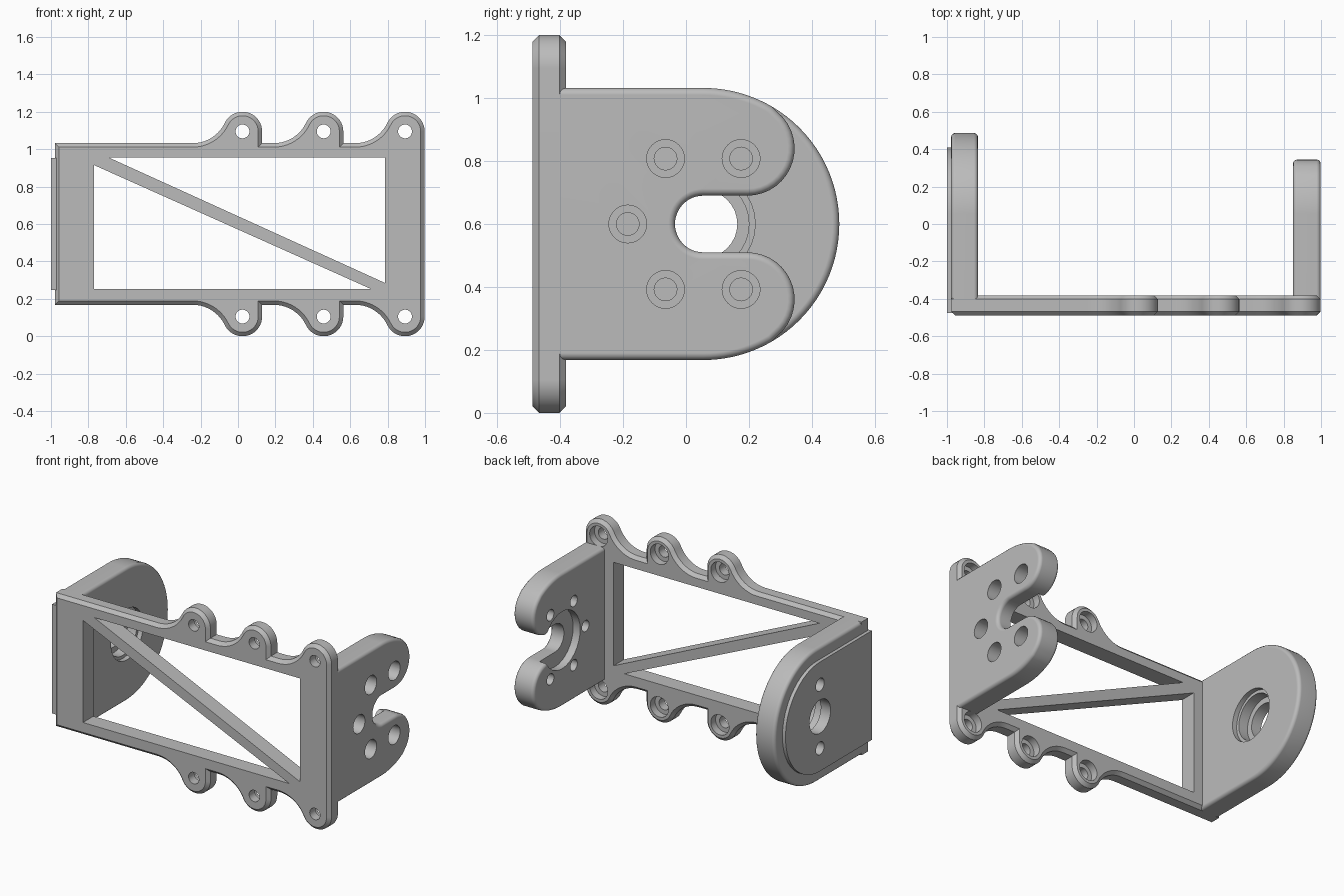
import bpy, bmesh
from math import sin, cos, radians, degrees, atan2, sqrt, pi
from mathutils import Vector

cube = bpy.data.objects.get("Cube")
if cube:
    bpy.data.objects.remove(cube, do_unlink=True)

grey = bpy.data.materials.new("plain grey")
grey.use_nodes = True
grey.diffuse_color = (0.5, 0.5, 0.5, 1)
grey.node_tree.nodes["Principled BSDF"].inputs["Base Color"].default_value = (0.5, 0.5, 0.5, 1)

MID = 0.6            # height of the symmetry line
HALF = 0.432         # half height of the body
PIVOT = 0.055        # y of the pivot axis
FRONT, BACK = -0.488, -0.381
SEAM = -0.402        # where the walls start inside the front plate


def arc(cx, cy, r, start, end, n=16):
    angles = [radians(start + (end - start) * i / n) for i in range(n + 1)]
    return [(cx + r * cos(a), cy + r * sin(a)) for a in angles]


def mirrored(points):
    """Close an upper half outline with its reflection below the symmetry line."""
    return points + [(a, 2 * MID - b) for a, b in reversed(points) if abs(b - MID) > 1e-5]


def prism(name, outline, axis, lo, hi, bevel=0, segments=1, open_front=False):
    """Extrude an outline along x or y, rounding the rims of both caps."""
    def place(a, b, t):
        return Vector((t, a, b)) if axis == "x" else Vector((a, t, b))
    bm = bmesh.new()
    caps = [bm.faces.new([bm.verts.new(place(a, b, t)) for a, b in outline]) for t in (lo, hi)]
    rims = [e for f in caps for e in f.edges]
    n = len(outline)
    low, high = list(caps[0].verts), list(caps[1].verts)
    for i in range(n):
        j = (i + 1) % n
        bm.faces.new((low[i], low[j], high[j], high[i]))
    bmesh.ops.recalc_face_normals(bm, faces=bm.faces)
    if bevel:
        if open_front:
            rims = [e for e in rims if max(v.co.y for v in e.verts) > SEAM + 0.001]
        bmesh.ops.bevel(bm, geom=rims, offset=bevel, segments=segments,
                        profile=0.5, affect="EDGES", clamp_overlap=True)
        bmesh.ops.recalc_face_normals(bm, faces=bm.faces)
    mesh = bpy.data.meshes.new(name)
    bm.to_mesh(mesh)
    bm.free()
    mesh.materials.append(grey)
    obj = bpy.data.objects.new(name, mesh)
    bpy.context.collection.objects.link(obj)
    return obj


def activate(obj):
    bpy.ops.object.select_all(action="DESELECT")
    obj.select_set(True)
    bpy.context.view_layer.objects.active = obj


def cut(obj, outline, axis, lo, hi):
    cutter = prism("cutter", outline, axis, lo, hi)
    cutter.hide_render = True
    mod = obj.modifiers.new("cut", "BOOLEAN")
    mod.operation, mod.solver, mod.object = "DIFFERENCE", "EXACT", cutter
    activate(obj)
    bpy.ops.object.modifier_apply(modifier=mod.name)
    bpy.data.objects.remove(cutter, do_unlink=True)


def bore(obj, a, b, r, axis, lo, hi):
    cut(obj, arc(a, b, r, 0, 360, 32)[:-1], axis, lo, hi)


def finish(obj):
    activate(obj)
    bpy.ops.object.shade_smooth_by_angle(angle=radians(35))
    mod = obj.modifiers.new("even shading", "WEIGHTED_NORMAL")
    mod.keep_sharp = True


# Front plate: straight rails with three screw lugs above and below
lug_x, lug_z, lug_r, sweep_r = (0.024, 0.458, 0.893), 1.095, 0.105, 0.19
rail = MID + HALF
rise = lug_z - rail - sweep_r
run = sqrt((lug_r + sweep_r) ** 2 - rise ** 2)
tangent = degrees(atan2(rise, run))
top = [(-0.978, rail)]
for x in lug_x:
    top += arc(x - run, rail + sweep_r, sweep_r, -90, tangent, 10)
    top += arc(x, lug_z, lug_r, tangent + 180, 0, 18)[1:]
    if x != lug_x[-1]:
        top.append((x + lug_r, rail))
plate = prism("front_plate", mirrored(top), "y", FRONT, BACK, 0.021)

# Window split by a diagonal brace
cut(plate, [(-0.69, 0.955), (0.786, 0.955), (0.786, 0.285)], "y", -0.6, -0.2)
cut(plate, [(-0.77, 0.915), (-0.77, 0.253), (0.71, 0.253)], "y", -0.6, -0.2)

# Lug screw holes, recessed from behind
for x in lug_x:
    for z in (lug_z, 2 * MID - lug_z):
        bore(plate, x, z, 0.037, "y", -0.6, -0.2)
        bore(plate, x, z, 0.065, "y", -0.43, -0.2)
finish(plate)


def rounded_end(front, r):
    """Outline with a flat front and a half round rear."""
    return mirrored([(front, MID + r)] + arc(PIVOT, MID, r, 90, 0, 24))


# Right end wall (model's own right) with a raised outer pad
bearing = prism("right_wall", rounded_end(SEAM, HALF), "x", -0.978, -0.834, 0.022, 3, True)
pad = prism("right_wall_pad", rounded_end(FRONT + 0.012, 0.354), "x", -1.0, -0.97)
for part in (bearing, pad):
    bore(part, PIVOT, MID, 0.108, "x", -1.2, -0.7)
    for side in (-1, 1):
        bore(part, PIVOT, MID + side * 0.206, 0.042, "x", -1.2, -0.9)
bore(bearing, PIVOT, MID, 0.145, "x", -0.93, -0.7)
bore(bearing, PIVOT, MID, 0.165, "x", -0.865, -0.7)
finish(bearing)
finish(pad)

# Left end wall: forked, with an open slot to the rear
lobe_y, lobe_z, lobe_r, slot_r = 0.195, 0.84, 0.15, 0.09
join = degrees(atan2(lobe_z - MID, lobe_y - PIVOT))
half = [(SEAM, MID + HALF)]
half += arc(PIVOT, MID, HALF, 90, join, 10)
half += arc(lobe_y, lobe_z, lobe_r, join, -90, 16)[1:]
half += arc(PIVOT, MID, slot_r, 90, 180, 12)
fork = prism("left_wall", mirrored(half), "x", 0.85, 0.998, 0.022, 3, True)

# Round seat inside, and five screw holes recessed from outside
bore(fork, PIVOT, MID, 0.185, "x", 0.7, 0.9)
for i in range(1, 6):
    y, z = PIVOT + 0.24 * cos(i * pi / 3), MID + 0.24 * sin(i * pi / 3)
    bore(fork, y, z, 0.036, "x", 0.7, 1.2)
    bore(fork, y, z, 0.06, "x", 0.91, 1.2)
finish(fork)
